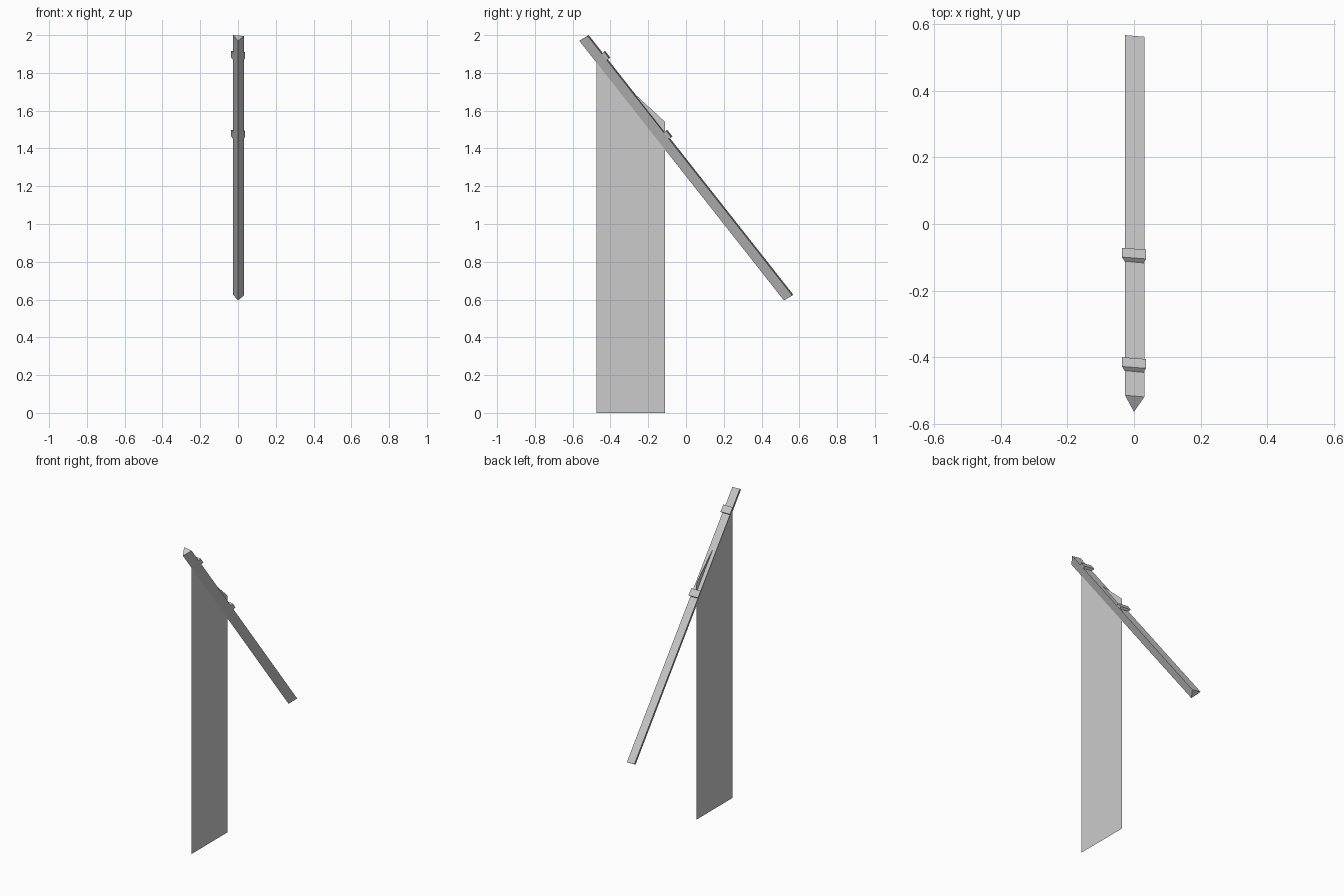
import bpy
import bmesh
from mathutils import Vector

cube = bpy.data.objects.get("Cube")
if cube:
    bpy.data.objects.remove(cube, do_unlink=True)

# Single plain grey for the whole model
grey = bpy.data.materials.new("plain grey")
grey.use_nodes = True
grey.diffuse_color = (0.6, 0.6, 0.6, 1)
grey.node_tree.nodes["Principled BSDF"].inputs["Base Color"].default_value = (0.6, 0.6, 0.6, 1)


def finish(name, bm):
    mesh = bpy.data.meshes.new(name)
    bm.to_mesh(mesh)
    bm.free()
    mesh.materials.append(grey)
    obj = bpy.data.objects.new(name, mesh)
    bpy.context.collection.objects.link(obj)
    return obj


def prism(name, section, start, along):
    """Sweep a closed section of offsets from start along a vector."""
    bm = bmesh.new()
    face = bm.faces.new([bm.verts.new(start + p) for p in section])
    ext = bmesh.ops.extrude_face_region(bm, geom=[face], use_keep_orig=True)
    verts = [v for v in ext["geom"] if isinstance(v, bmesh.types.BMVert)]
    bmesh.ops.translate(bm, verts=verts, vec=along)
    bmesh.ops.recalc_face_normals(bm, faces=bm.faces)
    return finish(name, bm)


# Slanted three-sided pole: flat on top, ridge underneath
top = Vector((0, -0.515, 2.0))
low = Vector((0, 0.568, 0.626))
axis = (low - top).normalized()
up = Vector((0, -axis.z, axis.y))
prism("pole",
      [Vector((-0.027, 0, 0)), Vector((0.031, -0.005, -0.005)), Vector((0, -0.05, -0.03))],
      top, low - top)

# Two shallow clips hugging the top of the pole
clip = [(-0.036, 0.016), (0.036, 0.009), (0.027, -0.012), (-0.025, -0.007)]
for name, y in (("upper_clip", -0.441), ("lower_clip", -0.112)):
    start = top + axis * ((y - top.y) / axis.y)
    prism(name, [Vector((x, 0, 0)) + up * h for x, h in clip], start, axis * 0.045)

# Hanging cloth: a single thin sheet under the pole
bm = bmesh.new()
outline = [(-0.475, 0.0), (-0.11, 0.0), (-0.11, 1.54), (-0.30, 1.715), (-0.475, 1.87)]
bm.faces.new([bm.verts.new((0, y, z)) for y, z in outline])
finish("banner_cloth", bm)
